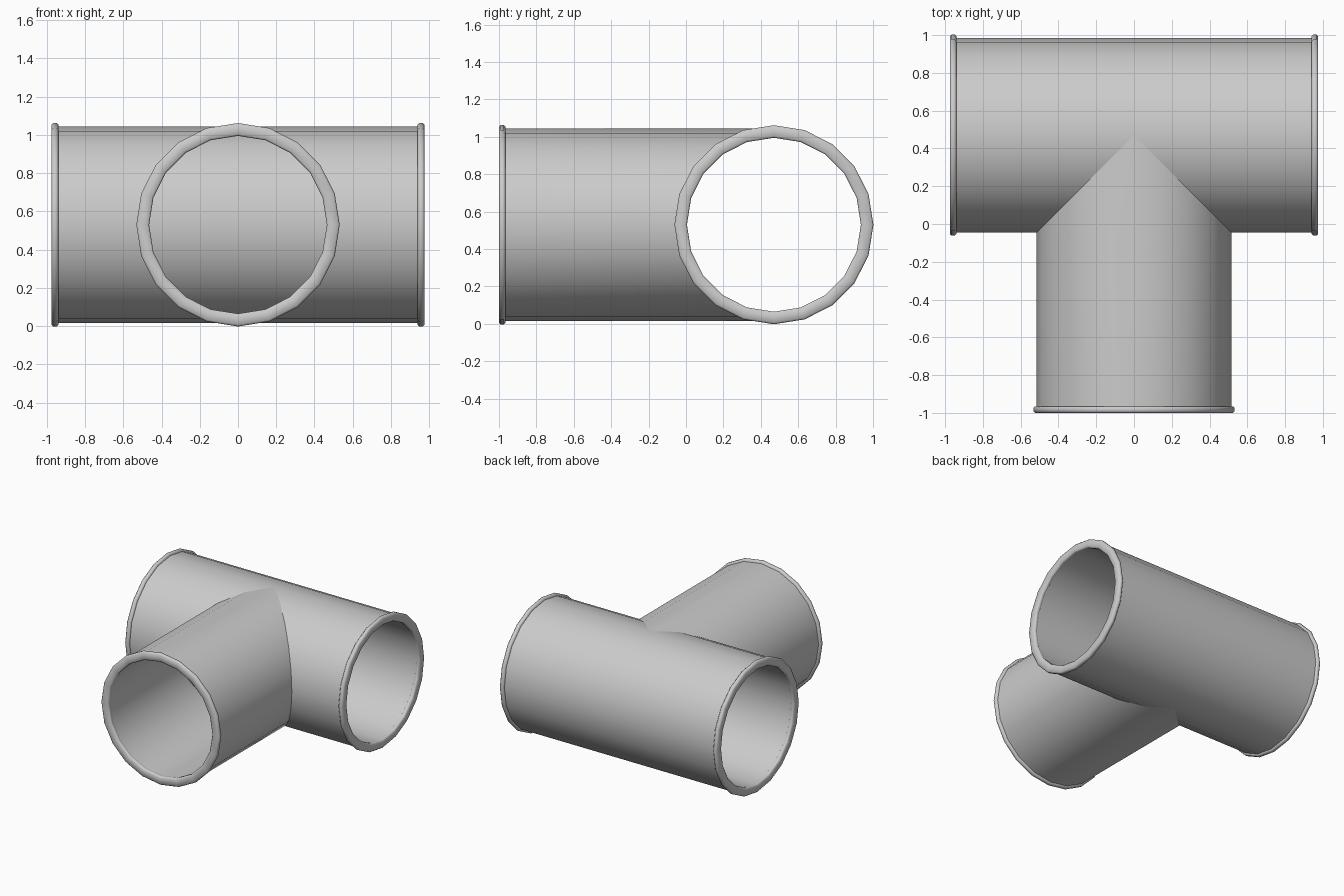
import bpy, bmesh, math
from mathutils import Matrix, Vector

SIDES = 20
AXIS_Y, AXIS_Z = 0.47, 0.53      # centre line of the main pipe
OUTER, INNER = 0.515, 0.468      # pipe wall
RIM_OUTER, RIM_INNER, RIM_W = 0.532, 0.465, 0.035
HALF, FRONT = 0.975, -1.0

cube = bpy.data.objects.get("Cube")
if cube:
    bpy.data.objects.remove(cube, do_unlink=True)

grey = bpy.data.materials.new("light_grey")
grey.use_nodes = True
colour = (0.6, 0.6, 0.6, 1)
grey.diffuse_color = colour
grey.node_tree.nodes["Principled BSDF"].inputs["Base Color"].default_value = colour


def lathe(name, profile, along, miter=False):
    """Spin a closed (radius, distance) profile about the x or y axis."""
    bm = bmesh.new()
    rings = []
    for i in range(SIDES):
        a = 2 * math.pi * i / SIDES
        rings.append([bm.verts.new((r * math.cos(a), r * math.sin(a), d))
                      for r, d in profile])
    n = len(profile)
    for i in range(SIDES):
        p, q = rings[i], rings[(i + 1) % SIDES]
        for j in range(n):
            k = (j + 1) % n
            bm.faces.new((p[j], q[j], q[k], p[k]))
    # local z becomes world x or y
    turn = (Matrix.Rotation(math.pi / 2, 4, 'Y') if along == 'x'
            else Matrix.Rotation(-math.pi / 2, 4, 'X'))
    shift = Vector((0, AXIS_Y if along == 'x' else 0, AXIS_Z))
    bmesh.ops.transform(bm, matrix=Matrix.Translation(shift) @ turn, verts=bm.verts)
    if miter:
        # trim to a point where the branch meets the main pipe
        for side in (1, -1):
            bmesh.ops.bisect_plane(bm, geom=bm.verts[:] + bm.edges[:] + bm.faces[:],
                                   plane_co=(0, AXIS_Y, 0), plane_no=(side, 1, 0),
                                   clear_outer=True)
    bmesh.ops.recalc_face_normals(bm, faces=bm.faces)
    mesh = bpy.data.meshes.new(name)
    bm.to_mesh(mesh)
    bm.free()
    mesh.materials.append(grey)
    obj = bpy.data.objects.new(name, mesh)
    bpy.context.collection.objects.link(obj)
    bpy.ops.object.select_all(action='DESELECT')
    obj.select_set(True)
    bpy.context.view_layer.objects.active = obj
    bpy.ops.object.shade_smooth_by_angle(angle=math.radians(50))
    return obj


def tube(start, end):
    return [(INNER, start), (OUTER, start), (OUTER, end), (INNER, end)]


def rim(start):
    """Flat band with softened corners."""
    c, end = 0.009, start + RIM_W
    return [(RIM_INNER + c, start), (RIM_OUTER - c, start),
            (RIM_OUTER, start + c), (RIM_OUTER, end - c),
            (RIM_OUTER - c, end), (RIM_INNER + c, end),
            (RIM_INNER, end - c), (RIM_INNER, start + c)]


# Pipes
inset = RIM_W / 2
lathe("main_pipe", tube(-HALF + inset, HALF - inset), 'x')
lathe("branch_pipe", tube(FRONT + inset, AXIS_Y + OUTER), 'y', miter=True)

# Rims on the three open ends
lathe("left_rim", rim(HALF - RIM_W), 'x')
lathe("right_rim", rim(-HALF), 'x')
lathe("front_rim", rim(FRONT), 'y')
